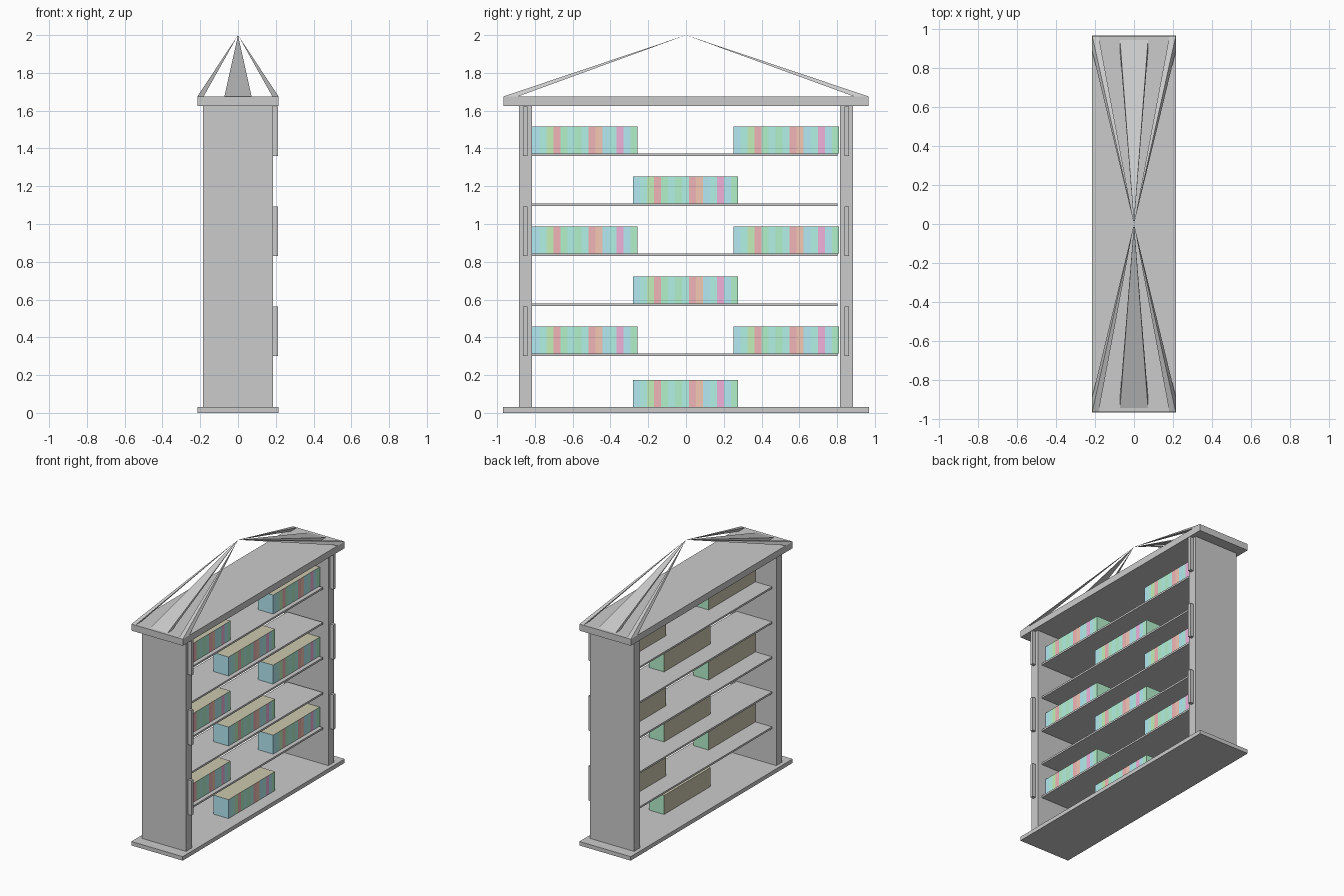
import bpy, bmesh

if "Cube" in bpy.data.objects:
    bpy.data.objects.remove(bpy.data.objects["Cube"])

CORNERS = [(-1, -1), (1, -1), (1, 1), (-1, 1)]


def make_object(name, bm, mats=()):
    bmesh.ops.recalc_face_normals(bm, faces=bm.faces[:])
    mesh = bpy.data.meshes.new(name)
    bm.to_mesh(mesh)
    bm.free()
    for m in mats:
        mesh.materials.append(m)
    ob = bpy.data.objects.new(name, mesh)
    bpy.context.collection.objects.link(ob)
    return ob


def add_box(bm, x0, x1, y0, y1, z0, z1):
    vs = bmesh.ops.create_cube(bm, size=1)["verts"]
    for v in vs:
        v.co.x = x1 if v.co.x > 0 else x0
        v.co.y = y1 if v.co.y > 0 else y0
        v.co.z = z1 if v.co.z > 0 else z0
    return {f for v in vs for f in v.link_faces}


def box(name, *ext):
    bm = bmesh.new()
    add_box(bm, *ext)
    return make_object(name, bm)


def spike(name, x0, x1, y0, y1, z, apex):
    bm = bmesh.new()
    base = [bm.verts.new((x, y, z)) for x, y in ((x0, y0), (x1, y0), (x1, y1), (x0, y1))]
    tip = bm.verts.new(apex)
    bm.faces.new(base)
    for i in range(4):
        bm.faces.new((base[i], base[(i + 1) % 4], tip))
    return make_object(name, bm)


def material(name, rgb):
    m = bpy.data.materials.new(name)
    m.diffuse_color = (*rgb, 1)
    m.use_nodes = True
    m.node_tree.nodes["Principled BSDF"].inputs["Base Color"].default_value = m.diffuse_color
    return m


# Case: base, cornice, side panels with front trim strips
box("base", -0.215, 0.215, -0.968, 0.968, 0, 0.03)
box("cornice", -0.215, 0.215, -0.967, 0.967, 1.625, 1.675)
for s, side in ((-1, "left"), (1, "right")):
    a, b = sorted((s * 0.815, s * 0.885))
    box(side + "_panel", -0.185, 0.185, a, b, 0.03, 1.625)
    a, b = sorted((s * 0.838, s * 0.862))
    for z0 in (0.30, 0.83, 1.36):
        box(side + "_trim", 0.185, 0.213, a, b, z0, z0 + 0.263)

# Shelves
floors = [0.03]
for i in range(5):
    z = 0.30 + 0.265 * i
    box("shelf", -0.15, 0.15, -0.815, 0.802, z, z + 0.014)
    floors.append(z + 0.014)

# Roof ribs running from each end of the cornice to the peak
peak = (0, 0, 2)
for sx, sy in CORNERS:
    x0, x1 = sorted((sx * 0.182, sx * 0.215))
    y0, y1 = sorted((sy * 0.89, sy * 0.967))
    spike("corner_rib", x0, x1, y0, y1, 1.675, peak)
for s in (-1, 1):
    y0, y1 = sorted((s * 0.89, s * 0.945))
    spike("middle_rib", -0.072, 0.072, y0, y1, 1.675, peak)

# Books: coloured spine and covers, paper on top, bottom and back
palette = {
    "cyan": (0.46, 0.82, 0.90), "teal": (0.45, 0.88, 0.78), "lime": (0.55, 0.87, 0.48),
    "red": (0.88, 0.46, 0.48), "green": (0.45, 0.87, 0.60), "orange": (0.90, 0.58, 0.46),
    "pink": (0.88, 0.45, 0.72), "paper": (0.60, 0.58, 0.42),
}
names = list(palette)
mats = [material(n, palette[n]) for n in names]
order = ("cyan teal lime red green teal green teal red orange "
         "cyan teal pink cyan green").split()


def book_row(y0, z0):
    bm = bmesh.new()
    w = 0.557 / len(order)
    for i, colour in enumerate(order):
        faces = add_box(bm, -0.01, 0.118, y0 + i * w, y0 + (i + 1) * w, z0, z0 + 0.143)
        bm.normal_update()
        for f in faces:
            cover = f.normal.x > 0.5 or abs(f.normal.y) > 0.5
            f.material_index = names.index(colour if cover else "paper")
    make_object("book_row", bm, mats)


for i, z in enumerate(floors):
    for y in ((-0.814, 0.252) if i % 2 else (-0.281,)):
        book_row(y, z)
